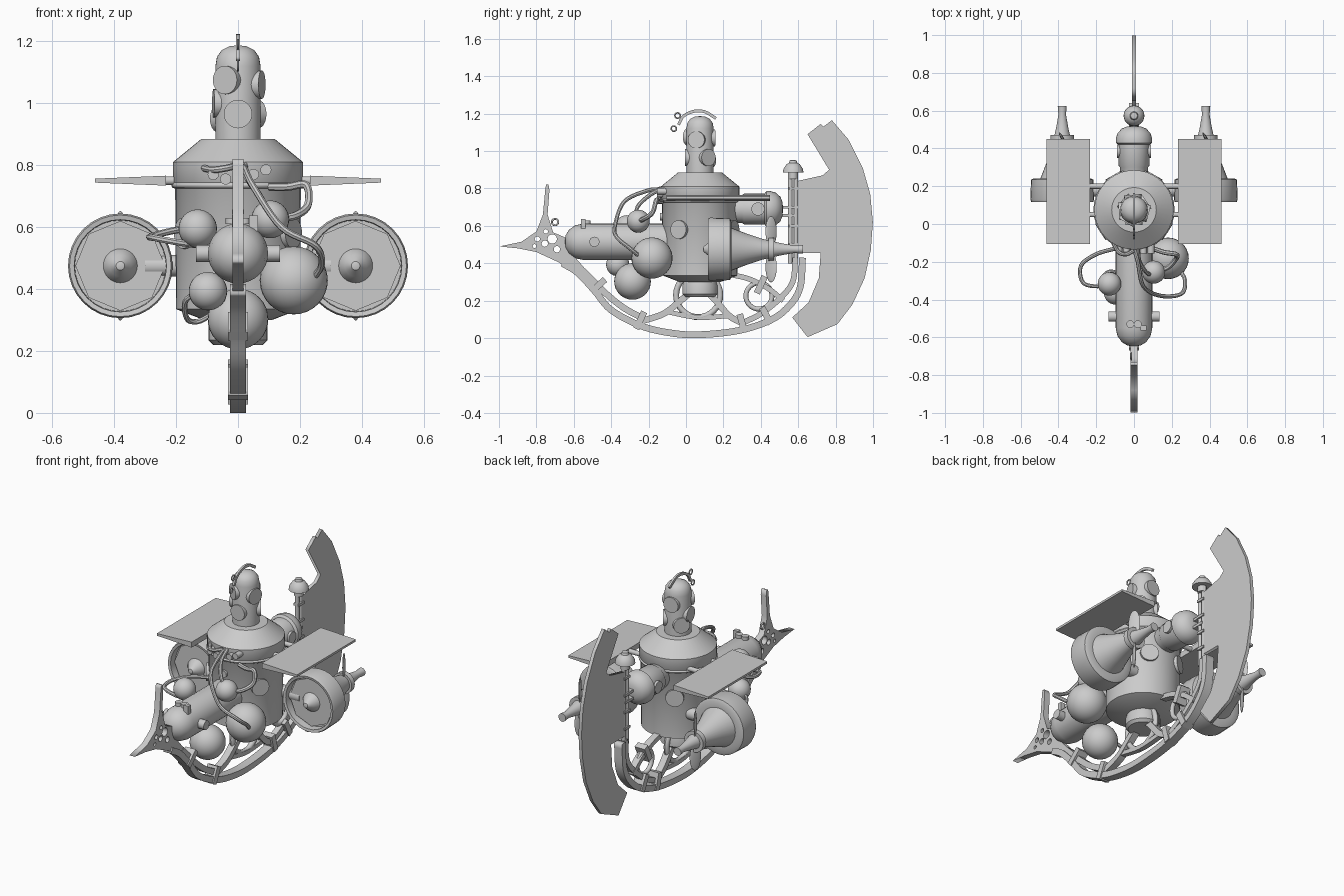
import bpy, bmesh, math
from mathutils import Vector, Matrix
from math import pi, sin, cos

if "Cube" in bpy.data.objects:
    bpy.data.objects.remove(bpy.data.objects["Cube"])

ROT = {'z': (0, 0, 0), 'y': (-pi/2, 0, 0), 'x': (0, pi/2, 0)}


def finish(name, bm, loc=(0, 0, 0), rot=(0, 0, 0), smooth=True):
    bmesh.ops.recalc_face_normals(bm, faces=bm.faces)
    me = bpy.data.meshes.new(name)
    bm.to_mesh(me)
    bm.free()
    ob = bpy.data.objects.new(name, me)
    bpy.context.collection.objects.link(ob)
    ob.location, ob.rotation_euler = loc, rot
    if smooth:
        shade(ob)
    return ob


def shade(ob):
    bpy.ops.object.select_all(action='DESELECT')
    ob.select_set(True)
    bpy.context.view_layer.objects.active = ob
    bpy.ops.object.shade_smooth_by_angle(angle=math.radians(35))


def lathe(name, prof, loc, axis='z', seg=32, rot=None):
    """Revolve (radius, height) points; zero radius closes an end."""
    bm = bmesh.new()
    rings = []
    for r, h in prof:
        if r == 0:
            rings.append([bm.verts.new((0, 0, h))] * seg)
        else:
            rings.append([bm.verts.new((r*cos(2*pi*i/seg), r*sin(2*pi*i/seg), h)) for i in range(seg)])
    for a, b in zip(rings, rings[1:]):
        for i in range(seg):
            j = (i + 1) % seg
            bm.faces.new(list(dict.fromkeys((a[i], a[j], b[j], b[i]))))
    return finish(name, bm, loc, rot or ROT[axis])


def drum(name, r, a, b, loc, axis='z', seg=24, rot=None):
    return lathe(name, [(0, a), (r, a), (r, b), (0, b)], loc, axis, seg, rot)


def ball(name, r, loc, scale=(1, 1, 1), rot=(0, 0, 0)):
    bm = bmesh.new()
    bmesh.ops.create_uvsphere(bm, u_segments=28, v_segments=16, radius=r)
    bmesh.ops.scale(bm, vec=scale, verts=bm.verts)
    return finish(name, bm, loc, rot)


def box(name, size, loc, rot=(0, 0, 0)):
    bm = bmesh.new()
    bmesh.ops.create_cube(bm, size=1)
    bmesh.ops.scale(bm, vec=size, verts=bm.verts)
    return finish(name, bm, loc, rot, False)


def ring(name, R, r, loc, axis='x'):
    prof = [(R + r*cos(2*pi*k/12), r*sin(2*pi*k/12)) for k in range(13)]
    return lathe(name, prof, loc, axis)


def to_mesh(cu, name, smooth=True):
    ob = bpy.data.objects.new(name, cu)
    bpy.context.collection.objects.link(ob)
    bpy.ops.object.select_all(action='DESELECT')
    ob.select_set(True)
    bpy.context.view_layer.objects.active = ob
    bpy.ops.object.convert(target='MESH')
    ob = bpy.context.object
    if smooth:
        shade(ob)
    return ob


def spline_pts(pts, n=6):
    """Catmull-Rom points through pts."""
    P = [Vector(p) for p in pts]
    P = [2*P[0] - P[1]] + P + [2*P[-1] - P[-2]]
    out = []
    for i in range(1, len(P) - 2):
        a, b, c, d = P[i-1:i+3]
        for k in range(n):
            t = k / n
            out.append(0.5*(2*b + (c - a)*t + (2*a - 5*b + 4*c - d)*t*t + (3*b - a - 3*c + d)*t**3))
    return out + [P[-2]]


def tube(name, pts, r=0.011):
    cu = bpy.data.curves.new(name, 'CURVE')
    cu.dimensions, cu.bevel_depth, cu.bevel_resolution, cu.use_fill_caps = '3D', r, 2, True
    q = spline_pts(pts)
    sp = cu.splines.new('POLY')
    sp.points.add(len(q) - 1)
    for p, v in zip(sp.points, q):
        p.co = (*v, 1)
    return to_mesh(cu, name)


def plate(name, outline, thick, holes=()):
    """Flat plate in the y-z plane with round holes (y, z, r)."""
    cu = bpy.data.curves.new(name, 'CURVE')
    cu.dimensions, cu.fill_mode, cu.extrude = '2D', 'BOTH', thick/2
    loops = [outline] + [[(y + r*cos(k*pi/8), z + r*sin(k*pi/8)) for k in range(16)] for y, z, r in holes]
    for lp in loops:
        sp = cu.splines.new('POLY')
        sp.points.add(len(lp) - 1)
        for p, v in zip(sp.points, lp):
            p.co = (v[0], v[1], 0, 1)
        sp.use_cyclic_u = True
    ob = to_mesh(cu, name, False)
    ob.rotation_euler = (pi/2, 0, pi/2)
    return ob


def strip(name, pts, w, thick):
    """Curved flat bar of width w in the y-z plane."""
    q = spline_pts(pts)
    left, right = [], []
    for i, p in enumerate(q):
        t = (q[min(i+1, len(q)-1)] - q[max(i-1, 0)]).normalized()
        n = Vector((-t.y, t.x)) * w/2
        left.append(p + n)
        right.append(p - n)
    return plate(name, left + right[::-1], thick)


CY = 0.075
# Boiler body, neck below, observation tower above
lathe('body', [(0, .30), (.11, .30), (.2, .335), (.203, .735), (.21, .745), (.21, .81), (.118, .885), (0, .885)], (0, CY, 0), seg=40)
lathe('bottom_outlet', [(0, .22), (.08, .22), (.095, .235), (.095, .28), (.085, .31), (0, .31)], (0, CY, 0))
lathe('tower', [(0, .87), (.073, .87), (.073, 1.12), (.068, 1.15), (.052, 1.172), (.028, 1.184), (0, 1.187)], (0, CY, 0))
ring('body_band', .205, .01, (0, CY, .735), 'z')
for a, z in [(-90, .965), (-122, 1.075), (-15, 1.06), (185, 1.0), (35, .965), (95, 1.07), (140, .95)]:
    a = math.radians(a)
    drum('tower_porthole', .046, .055, .08, (0, CY, z), seg=20, rot=(0, pi/2, a))
for a, z, r in [(-33, .58, .05), (213, .58, .05), (-90, .65, .02), (60, .58, .05), (120, .58, .05)]:
    drum('body_porthole', r, .18, .214, (0, CY, z), rot=(0, pi/2, math.radians(a)))

# Crest with rings
strip('crest', [(-.04, 1.14), (-.015, 1.185), (.04, 1.212), (.1, 1.21), (.16, 1.175)], .016, .012)
for y, z in [(-.045, 1.19), (-.065, 1.12)]:
    ring('crest_ring', .014, .004, (0, y, z))

# Nose barrel with side stubs and sight
lathe('nose_barrel', [(0, -.65), (.035, -.643), (.065, -.625), (.088, -.592), (.097, -.55), (.097, -.08), (0, -.08)], (0, 0, .515), 'y')
for s in (-1, 1):
    drum('barrel_stub', .027, -.135, .135, (0, -.49, .515), 'x')
    drum('barrel_boss', .02, .09, .11, (s*.02, -.53, .52))
box('barrel_sight', (.03, .025, .05), (.05, -.55, .612))

# Gas balls
for name, r, p in [('left_upper', .062, (-.13, -.317, .595)), ('right_upper', .061, (.104, -.255, .625)),
                   ('right_large', .11, (.18, -.182, .428)), ('bottom_large', .098, (0, -.286, .303)),
                   ('left_lower', .062, (-.097, -.365, .393))]:
    ball('ball_' + name, r, p)

# Pipes and valves
tube('pipe_large', [(.0, -.13, .79), (.02, -.2, .79), (.05, -.33, .73), (.14, -.38, .6), (.25, -.37, .54), (.27, -.3, .48), (.24, -.24, .43)])
tube('pipe_right', [(.1, -.13, .73), (.16, -.15, .73), (.22, -.16, .735), (.225, -.18, .67), (.18, -.23, .635), (.12, -.25, .63)], .013)
tube('pipe_upper', [(.02, -.13, .8), (.03, -.2, .76), (.07, -.26, .7), (.1, -.26, .64)])
tube('pipe_left', [(-.1, -.13, .6), (-.2, -.16, .59), (-.28, -.22, .57), (-.27, -.31, .565), (-.19, -.33, .55), (-.12, -.31, .54)])
tube('pipe_top_left', [(-.11, -.1, .79), (-.08, -.15, .785), (-.04, -.16, .79), (0, -.14, .8)])
tube('pipe_lower', [(-.13, -.36, .39), (-.17, -.33, .36), (-.165, -.28, .305), (-.13, -.25, .295), (-.08, -.26, .32)], .009)
for x, z in [(-.08, .77), (-.04, .755), (.05, .77), (.09, .785), (.0, .78)]:
    drum('valve', .018, -.175, -.1, (x, .02, z), 'y', 14)

# Rear tank and coupling to mast
lathe('rear_tank', [(0, .2), (.075, .2), (.075, .3), (.082, .31), (.082, .42), (.096, .43), (.096, .45), (.088, .48), (.065, .505), (.04, .515), (0, .52)], (0, 0, .69), 'y')
drum('tank_window', .035, -.09, .09, (0, .385, .69), 'x')
for z in (.655, .70):
    box('mast_bracket', (.03, .1, .015), (0, .54, z))

# Mast and mushroom cap
for y in (.557, .588):
    drum('mast_rod', .012, .4, .89, (0, y, 0), seg=12)
for z in (.5, .6, .7, .8):
    box('mast_clip', (.035, .05, .015), (0, .575, z))
lathe('mast_cap', [(0, .85), (.025, .85), (.025, .885), (.055, .885), (.052, .905), (.035, .93), (.022, .937), (.018, .95), (0, .953)], (0, .573, 0))

# Tail fin
plate('tail_fin', [(.65, 1.09), (.72, 1.145), (.735, 1.13), (.78, 1.165), (.87, 1.06), (.945, .91), (.985, .77), (.999, .62),
                   (.988, .47), (.955, .32), (.89, .18), (.81, .075), (.65, .005), (.568, .11), (.655, .19),
                   (.71, .32), (.72, .455), (.595, .455), (.595, .84), (.73, .87), (.765, .90)], .02)

# Bow fin and post
plate('bow_fin', [(-.998, .49), (-.88, .515), (-.80, .57), (-.765, .66), (-.752, .80), (-.748, .82), (-.735, .82), (-.73, .79), (-.74, .66),
                  (-.71, .565), (-.65, .54), (-.6, .44), (-.53, .36), (-.56, .325), (-.68, .405), (-.8, .46), (-.9, .48)],
      .036, [(-.795, .53, .014), (-.755, .505, .017), (-.715, .53, .025), (-.69, .475, .017), (-.81, .492, .01), (-.75, .57, .012)])
ring('bow_ring', .017, .005, (-.015, -.70, .62))

# Keel rails, inner ribs, rings and clamps
strip('keel', [(-.66, .40), (-.58, .35), (-.49, .255), (-.40, .15), (-.24, .065), (-.08, .027), (.07, .018), (.28, .04),
               (.45, .095), (.55, .17), (.61, .27), (.623, .43)], .036, .052)
strip('rib_front', [(-.55, .36), (-.43, .24), (-.33, .16), (-.22, .10)], .034, .04)
strip('rib_arch', [(-.24, .09), (-.12, .13), (-.03, .2), (.02, .24)], .034, .04)
strip('rib_arch', [(.3, .08), (.23, .12), (.16, .2), (.12, .24)], .034, .04)
strip('rib_flat', [(-.1, .14), (.065, .11), (.24, .12)], .025, .03)
strip('rib_rear', [(.3, .08), (.4, .13), (.5, .21), (.57, .3), (.585, .43)], .03, .035)
strip('rib_upper', [(.24, .34), (.34, .315), (.44, .265), (.52, .2)], .028, .04)
ring('keel_ring_large', .118, .016, (0, .065, .23))
ring('keel_ring_small', .07, .013, (0, .39, .225))
for y, z, a in [(-.245, .095, -25), (.3, .08, 15), (-.47, .28, -48), (.43, .12, 28), (.4, .285, -25)]:
    box('keel_clamp', (.066, .035, .10), (0, y, z), (math.radians(a), 0, 0))

# Wings, mounts and ducted engines on both sides
for s in (-1, 1):
    wing = box('wing', (.23, .555, .032), (s*.347, .172, .75))
    for v in wing.data.vertices:
        if v.co.x * s > 0:
            v.co.z *= .4
    for y in (.05, .2):
        drum('wing_mount', .014, .14, .25, (0, y, .75), seg=12, rot=(0, s*pi/2, 0))
    drum('engine_pylon', .035, .15, .3, (0, .18, .475), rot=(0, s*pi/2, 0))
    e = (s*.38, 0, .475)
    lathe('engine_nacelle', [(0, .165), (.147, .165), (.149, .12), (.164, .117), (.169, .13), (.165, .235), (.15, .242), (.115, .242),
                             (.085, .32), (.055, .41), (.032, .51), (.02, .58), (.024, .625), (0, .625)], e, 'y', 32)
    drum('engine_face', .145, .15, .17, e, 'y', 8)
    lathe('engine_spinner', [(0, .09), (.014, .094), (.035, .12), (.054, .145), (.058, .165), (0, .165)], e, 'y')
    drum('propeller_hub', .062, .44, .47, e, 'y')
    for t in (-1, 1):
        ball('propeller_blade', 1, (s*.38, .455, .475 + t*.095), (.008, .034, .082), (0, 0, t*.5))
